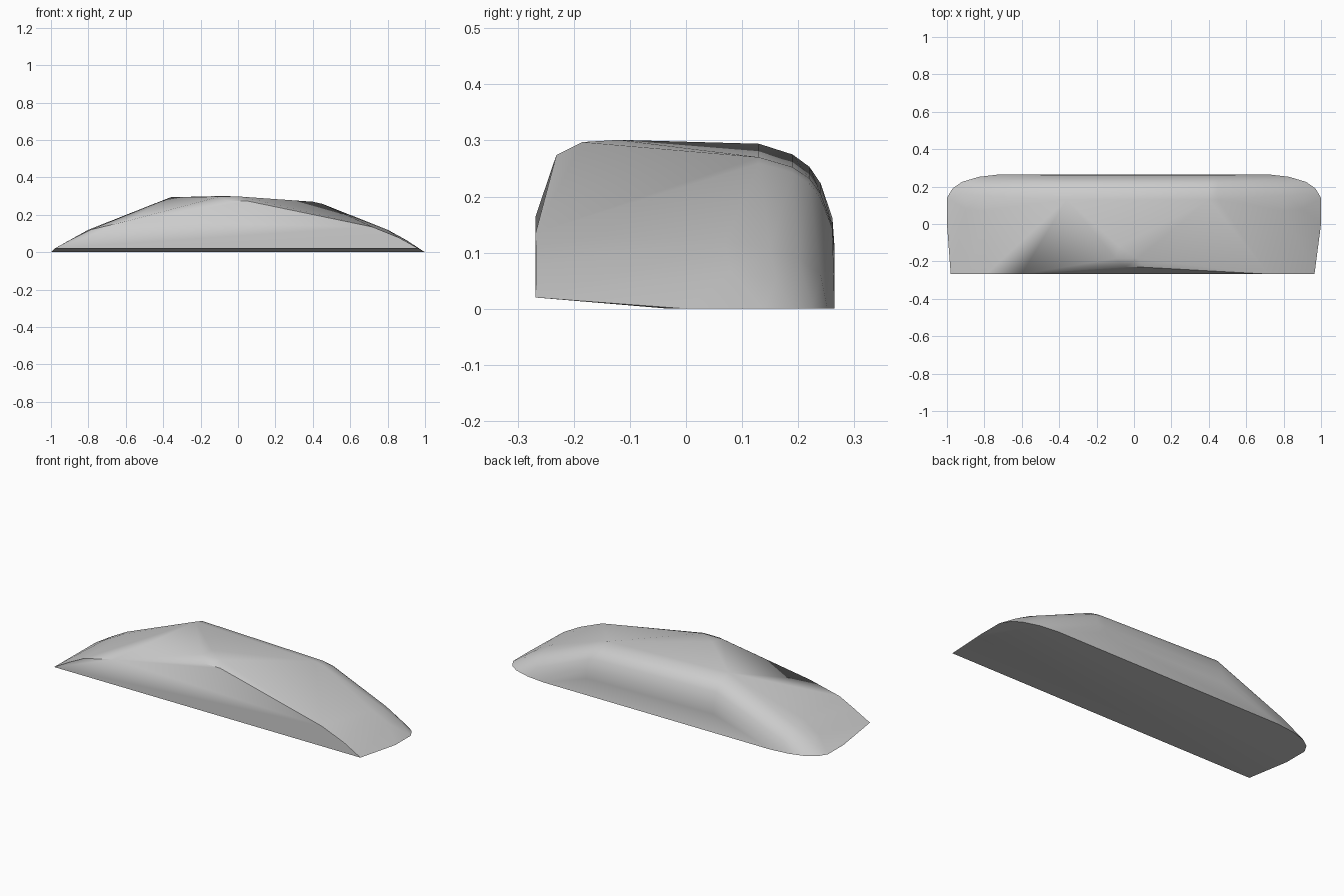
import bpy, bmesh, math

cube = bpy.data.objects.get("Cube")
if cube:
    bpy.data.objects.remove(cube)

grey = bpy.data.materials.new("plain grey")
grey.use_nodes = True
grey.diffuse_color = (0.6, 0.6, 0.6, 1)
grey.node_tree.nodes["Principled BSDF"].inputs["Base Color"].default_value = (0.6, 0.6, 0.6, 1)

points = []

# Flat base outline, with the front edge slightly raised
half_outline = [(1.0, 0.0), (1.0, 0.14), (0.97, 0.19), (0.92, 0.225), (0.83, 0.252), (0.72, 0.265)]
for side in (1, -1):
    points += [(side * x, y, 0) for x, y in half_outline]
    points += [(side * 0.99, -0.03, 0)]
points += [(0.965, -0.268, 0.02), (-0.98, -0.268, 0.02)]

# Front face top edge and the brow leaning back from it
points += [(0.86, -0.267, 0.078), (0.72, -0.268, 0.135), (0, -0.268, 0.14),
           (-0.88, -0.267, 0.075), (-0.79, -0.268, 0.12), (-0.6, -0.268, 0.165)]
points += [(x, -0.231, 0.274) for x in (-0.05, 0.05)]
points += [(x, -0.185, 0.297) for x in (-0.1, 0.02)]
points += [(-0.08, -0.12, 0.301)]

# Crest sections rounding over into the back wall
back_curve = [(0.13, 1), (0.19, 0.935), (0.22, 0.86), (0.24, 0.76), (0.261, 0.55), (0.265, 0.36)]
for x, height in ((-0.36, 0.294), (0.4, 0.27), (0.45, 0.259)):
    points += [(x, y, height * f) for y, f in back_curve]

# Shoulders sloping down to the pointed ends
shoulder = [(0.8, 0.07, 0.12), (0.81, 0.15, 0.108), (0.8, 0.2, 0.092), (0.78, 0.24, 0.06),
            (0.9, 0.08, 0.065), (0.91, 0.16, 0.052)]
for side in (1, -1):
    points += [(side * x, y, z) for x, y, z in shoulder]

# Taut shell over all the sections
bm = bmesh.new()
for p in points:
    bm.verts.new(p)
hull = bmesh.ops.convex_hull(bm, input=bm.verts)
loose = {v for v in hull["geom_interior"] + hull["geom_unused"] if isinstance(v, bmesh.types.BMVert)}
bmesh.ops.delete(bm, geom=list(loose), context="VERTS")
bmesh.ops.recalc_face_normals(bm, faces=bm.faces)
mesh = bpy.data.meshes.new("shell")
bm.to_mesh(mesh)
bm.free()

shell = bpy.data.objects.new("curved_shell", mesh)
bpy.context.collection.objects.link(shell)
mesh.materials.append(grey)
bpy.context.view_layer.objects.active = shell
shell.select_set(True)
bpy.ops.object.shade_smooth_by_angle(angle=math.radians(40))
